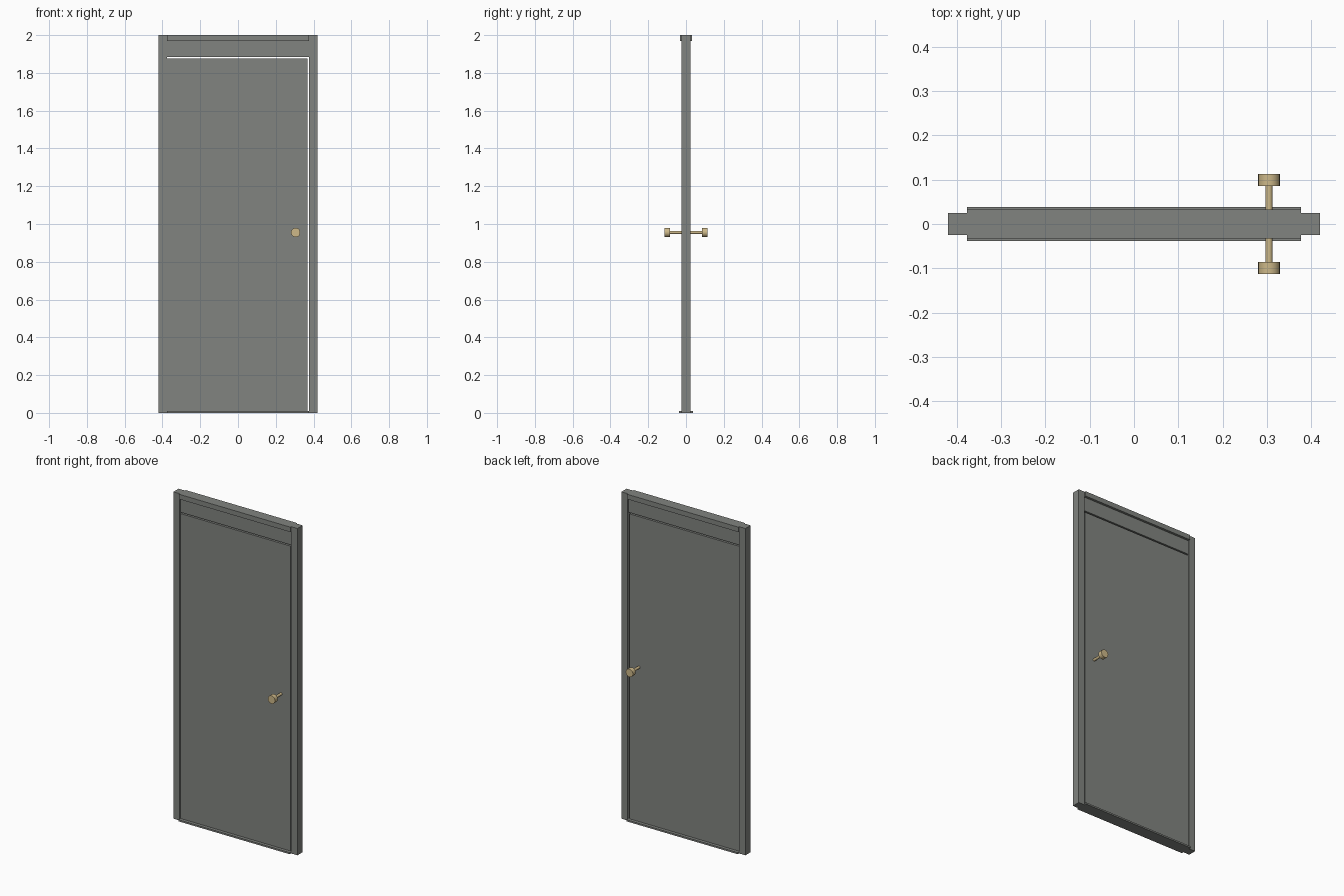
import bpy
import math

if "Cube" in bpy.data.objects:
    bpy.data.objects.remove(bpy.data.objects["Cube"], do_unlink=True)


def material(name, rgb, metallic=0.0):
    m = bpy.data.materials.new(name)
    m.use_nodes = True
    m.diffuse_color = (*rgb, 1)
    bsdf = m.node_tree.nodes["Principled BSDF"]
    bsdf.inputs["Base Color"].default_value = (*rgb, 1)
    bsdf.inputs["Metallic"].default_value = metallic
    return m


grey = material("warm grey paint", (0.22, 0.23, 0.215))
brass = material("pale brass", (0.61, 0.48, 0.25))


def box(name, x, y, z):
    """Box between the given (low, high) limits on each axis."""
    limits = (x, y, z)
    bpy.ops.mesh.primitive_cube_add(size=1)
    ob = bpy.context.object
    ob.name = name
    for v in ob.data.vertices:
        v.co = [lim[0] if c < 0 else lim[1] for c, lim in zip(v.co, limits)]
    ob.data.materials.append(grey)
    return ob


def rod(name, radius, y0, y1, sides):
    """Cylinder along y, on the handle axis."""
    bpy.ops.mesh.primitive_cylinder_add(
        vertices=sides, radius=radius, depth=abs(y1 - y0),
        location=(HANDLE_X, (y0 + y1) / 2, HANDLE_Z),
        rotation=(math.pi / 2, 0, 0))
    ob = bpy.context.object
    ob.name = name
    ob.data.materials.append(brass)
    bpy.ops.object.shade_smooth_by_angle(angle=math.radians(30))


HANDLE_X, HANDLE_Z = 0.305, 0.955
OUTER, INNER = 0.42, 0.377
POST_Y, LEAF_Y = 0.025, 0.0185

# Frame: two posts, header and sill
for side, name in ((1, "left_post"), (-1, "right_post")):
    x = sorted((side * INNER, side * OUTER))
    box(name, x, (-POST_Y, POST_Y), (0, 2))
box("header", (-INNER, INNER), (-0.033, 0.033), (1.97, 2))
box("sill", (-INNER, INNER), (-0.038, 0.038), (0, 0.01))

# Fixed panel above the door, and the door leaf with its clearance gaps
box("transom_panel", (-INNER, INNER), (-LEAF_Y, LEAF_Y), (1.884, 1.97))
box("door_leaf", (-INNER, 0.369), (-LEAF_Y, LEAF_Y), (0.01, 1.876))

# A knob on a stem on both faces
for side, name in ((-1, "front"), (1, "back")):
    rod(name + "_knob_stem", 0.008, side * LEAF_Y, side * 0.088, 16)
    rod(name + "_knob", 0.0245, side * 0.086, side * 0.113, 20)
